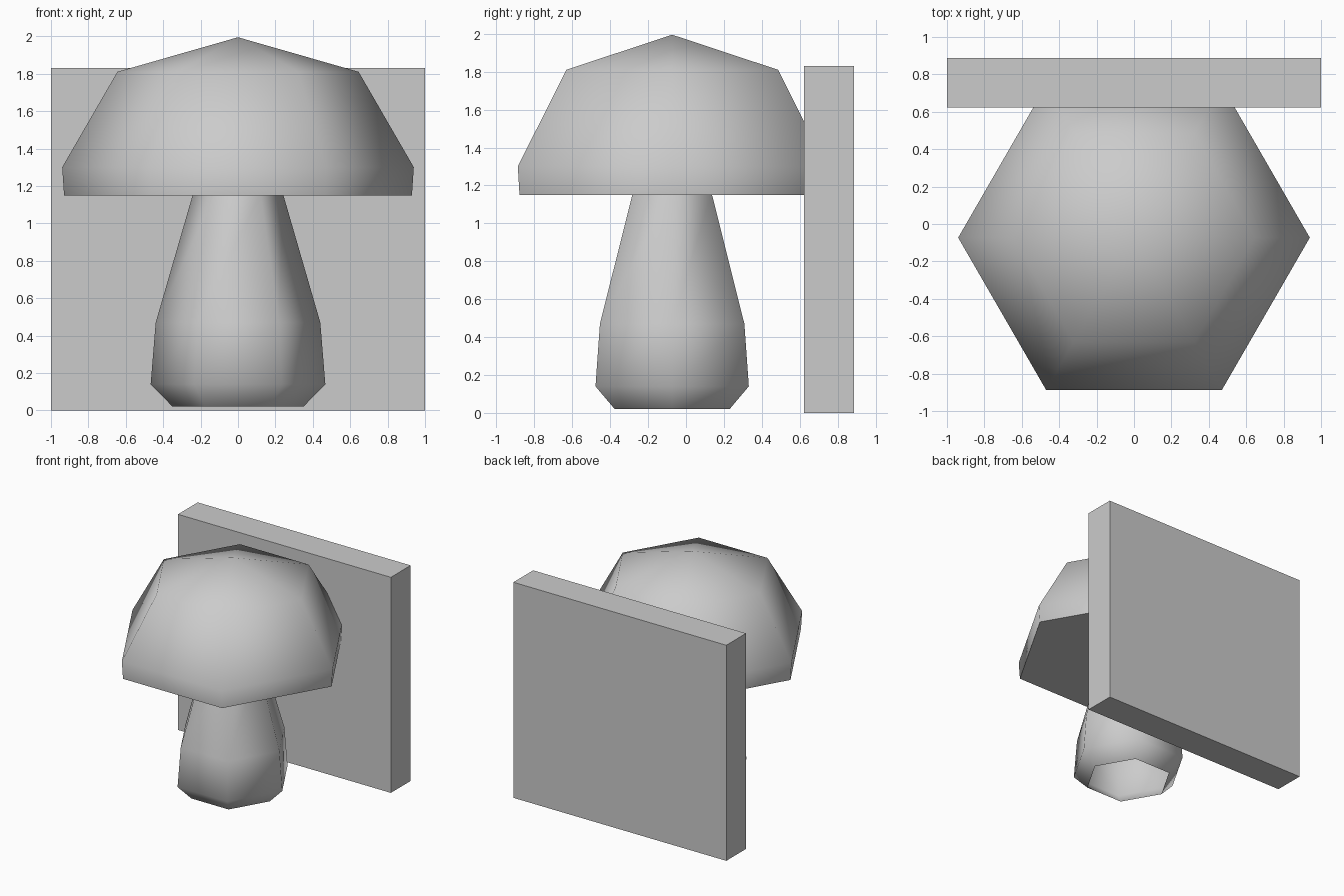
import bpy, bmesh
from math import radians, cos, sin, pi

default = bpy.data.objects.get("Cube")
if default:
    bpy.data.objects.remove(default, do_unlink=True)

SIDES = 6
CENTRE_Y = -0.073

grey = bpy.data.materials.new("plain grey")
grey.use_nodes = True
grey.diffuse_color = (0.6, 0.6, 0.6, 1)
grey.node_tree.nodes["Principled BSDF"].inputs["Base Color"].default_value = (0.6, 0.6, 0.6, 1)


def finish(name, bm):
    bmesh.ops.recalc_face_normals(bm, faces=bm.faces)
    mesh = bpy.data.meshes.new(name)
    bm.to_mesh(mesh)
    bm.free()
    mesh.materials.append(grey)
    obj = bpy.data.objects.new(name, mesh)
    bpy.context.collection.objects.link(obj)
    return obj


def turned(name, profile, apex=None, floor=False):
    """Six-sided body from (radius, height) rings, listed bottom to top."""
    bm = bmesh.new()
    rings = []
    for r, z in profile:
        angles = [2 * pi * i / SIDES for i in range(SIDES)]
        rings.append([bm.verts.new((r * cos(a), CENTRE_Y + r * sin(a), z)) for a in angles])
    for low, high in zip(rings, rings[1:]):
        for i in range(SIDES):
            j = (i + 1) % SIDES
            bm.faces.new((low[i], low[j], high[j], high[i]))
    if floor:
        bm.faces.new(rings[0][::-1])
    if apex:
        tip = bm.verts.new((0, CENTRE_Y, apex))
        for i in range(SIDES):
            bm.faces.new((rings[-1][i], rings[-1][(i + 1) % SIDES], tip))
    obj = finish(name, bm)
    # soft sides, crisp underside rim
    bpy.ops.object.select_all(action="DESELECT")
    obj.select_set(True)
    bpy.context.view_layer.objects.active = obj
    bpy.ops.object.shade_smooth_by_angle(angle=radians(75))
    return obj


# Mushroom cap with a flat underside
turned("mushroom_cap", [(0.93, 1.15), (0.94, 1.30), (0.645, 1.81)], apex=1.995, floor=True)

# Hollow stem, open at the foot
turned("mushroom_stem", [(0.35, 0.02), (0.467, 0.14), (0.44, 0.47), (0.24, 1.16)])

# Upright backing board
bm = bmesh.new()
bmesh.ops.create_cube(bm, size=1)
bmesh.ops.scale(bm, vec=(2, 0.265, 1.83), verts=bm.verts)
bmesh.ops.translate(bm, vec=(0, 0.755, 0.915), verts=bm.verts)
finish("back_board", bm)
